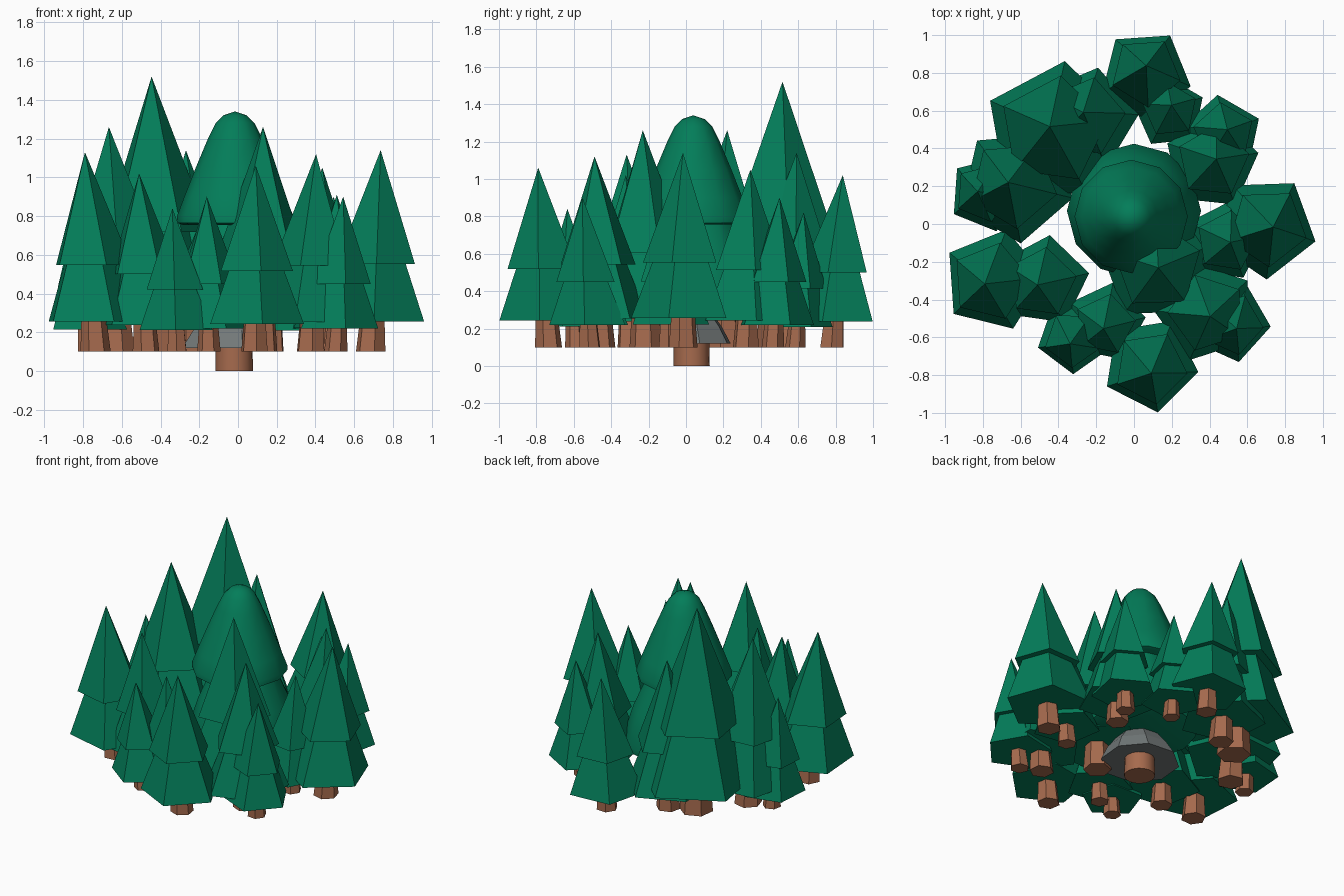
import bpy, bmesh, math

if "Cube" in bpy.data.objects:
    bpy.data.objects.remove(bpy.data.objects["Cube"])


def material(name, rgb):
    m = bpy.data.materials.new(name)
    m.diffuse_color = (*rgb, 1)
    m.use_nodes = True
    m.node_tree.nodes["Principled BSDF"].inputs["Base Color"].default_value = m.diffuse_color
    return m


GREEN = material("pine green", (0.001, 0.205, 0.1))
BROWN = material("bark brown", (0.38, 0.145, 0.075))
GREY = material("stone grey", (0.17, 0.19, 0.19))


def rings(name, levels, sides, rot, mat, smooth=False):
    """Stack of regular polygons; each level is (x, y, z, radius)."""
    bm = bmesh.new()
    loops = []
    for x, y, z, r in levels:
        if r == 0:
            loops.append([bm.verts.new((x, y, z))])
            continue
        angles = [rot + math.tau * i / sides for i in range(sides)]
        loops.append([bm.verts.new((x + r * math.cos(a), y + r * math.sin(a), z)) for a in angles])
    bm.faces.new(loops[0][::-1])
    for lo, up in zip(loops, loops[1:]):
        for i in range(sides):
            j = (i + 1) % sides
            if len(up) == 1:
                bm.faces.new((lo[i], lo[j], up[0]))
            else:
                bm.faces.new((lo[i], lo[j], up[j], up[i]))
    if len(loops[-1]) > 1:
        bm.faces.new(loops[-1])
    me = bpy.data.meshes.new(name)
    bm.to_mesh(me)
    bm.free()
    me.materials.append(mat)
    ob = bpy.data.objects.new(name, me)
    bpy.context.collection.objects.link(ob)
    if smooth:
        bpy.ops.object.select_all(action='DESELECT')
        ob.select_set(True)
        bpy.context.view_layer.objects.active = ob
        bpy.ops.object.shade_smooth_by_angle(angle=math.radians(40))
    return ob


GROUND = 0.1  # the small trees float slightly above the central trunk's foot


def pine(n, x, y, top, deg):
    """Two-tier five-sided pine leaning slightly outwards; all sizes follow its height."""
    s = top - GROUND
    rot = math.radians(deg)

    def lv(t, r):
        k = 1 + 0.075 * t
        return (x * k, y * k, GROUND + s * t, r * s)

    rings(f"pine_trunk_{n}", [lv(0, 0.076), lv(0.25, 0.056)], 6, rot, BROWN)
    rings(f"pine_lower_tier_{n}", [lv(0.15, 0.268), lv(0.6, 0.095)], 5, rot, GREEN)
    rings(f"pine_upper_tier_{n}", [lv(0.435, 0.206), lv(1, 0)], 5, rot, GREEN)


# ring of pines: x, y, height, rotation in degrees
PINES = [
    (-0.415, 0.48, 1.52, 82), (0.06, 0.78, 1.02, 58), (0.185, 0.585, 0.82, 24),
    (0.46, 0.465, 0.90, 24), (0.405, 0.32, 1.05, 12), (0.685, -0.015, 1.14, -16),
    (0.475, -0.09, 0.91, -63), (0.375, -0.455, 1.12, 36), (0.505, -0.515, 0.90, -6),
    (0.12, -0.215, 1.26, 20), (0.085, -0.735, 1.06, -81), (-0.62, 0.205, 1.26, -13),
    (-0.77, 0.16, 0.87, 140), (-0.735, -0.295, 1.13, 4), (-0.315, -0.59, 0.84, -91),
    (-0.15, -0.515, 0.90, -65), (-0.475, -0.3, 1.02, 10), (-0.25, 0.55, 1.14, 77),
]
for n, p in enumerate(PINES, 1):
    pine(n, *p)

# central rounded tree
rings("centre_trunk", [(-0.02, 0.03, 0, 0.097), (-0.02, 0.03, 0.5, 0.09)], 16, 0, BROWN, True)
rings("centre_lower_tier",
      [(0, 0.07, z, r) for z, r in ((0.28, 0.3), (0.3, 0.35), (0.34, 0.355), (0.55, 0.29), (0.85, 0.16))],
      12, math.pi / 2, GREEN, True)
DOME = ((0.755, 0.27), (0.765, 0.3), (0.8, 0.3), (0.9, 0.262), (1.05, 0.203), (1.2, 0.14),
        (1.28, 0.1), (1.32, 0.06), (1.34, 0))
rings("centre_upper_dome", [(-0.015, 0.04, z, r) for z, r in DOME], 12, math.pi / 2, GREEN, True)

# rock around the central trunk
rings("rock", [(-0.05, 0.0, 0.12, 0.25), (-0.04, 0.0, 0.21, 0.2), (-0.03, 0.01, 0.29, 0.13)],
      8, 0.3, GREY)
